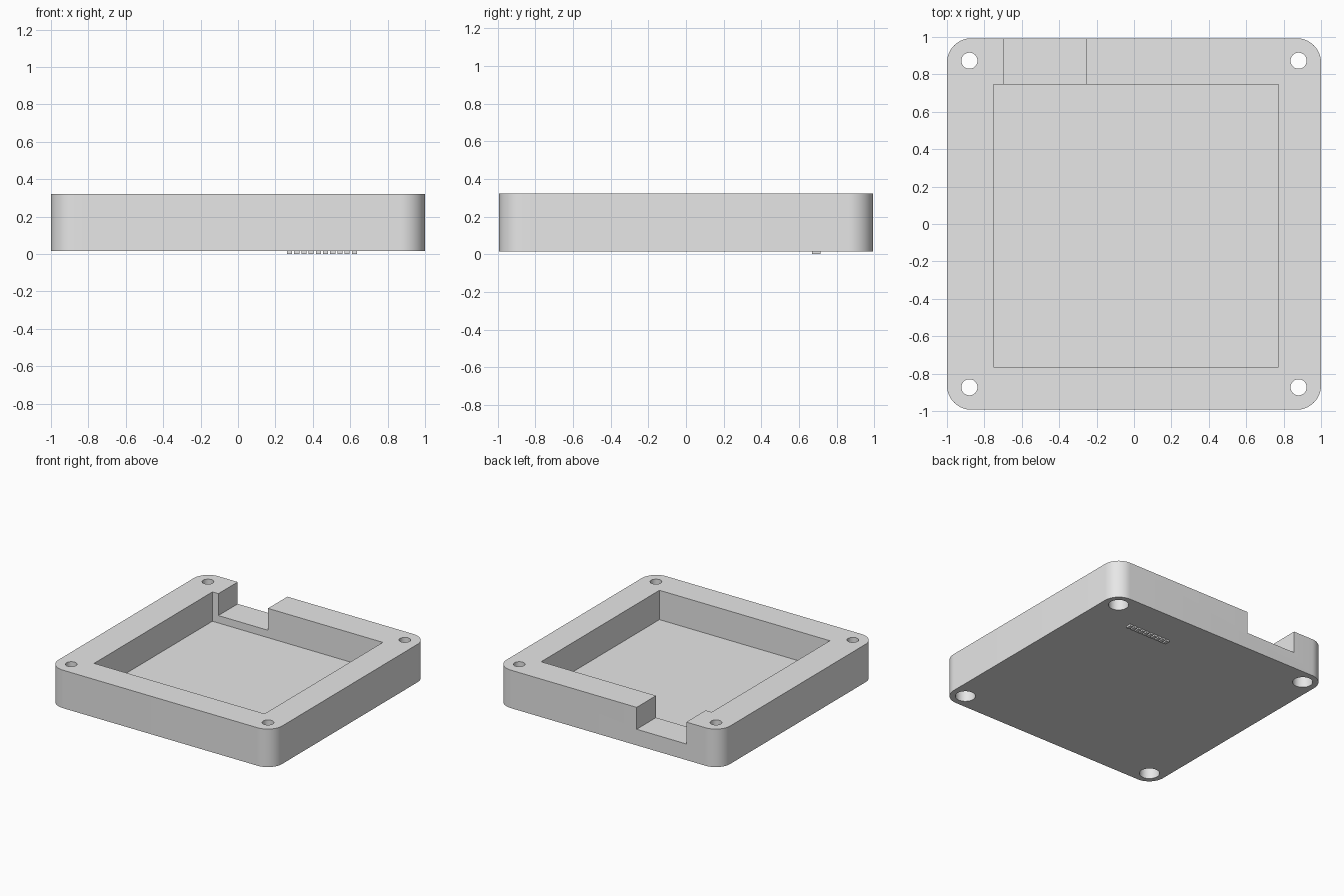
import bpy
import bmesh

if "Cube" in bpy.data.objects:
    bpy.data.objects.remove(bpy.data.objects["Cube"], do_unlink=True)

GREY = 0.8
BOTTOM, TOP = 0.015, 0.322
HALF_X, HALF_Y = 1.0, 0.993

grey = bpy.data.materials.new("plain grey")
grey.diffuse_color = (GREY, GREY, GREY, 1)
grey.use_nodes = True
grey.node_tree.nodes["Principled BSDF"].inputs["Base Color"].default_value = (GREY, GREY, GREY, 1)


def box(name, x0, x1, y0, y1, z0, z1):
    """Axis-aligned box given by its limits."""
    bpy.ops.mesh.primitive_cube_add(size=1)
    obj = bpy.context.object
    obj.name = name
    obj.data.materials.append(grey)
    for v in obj.data.vertices:
        v.co.x = x0 if v.co.x < 0 else x1
        v.co.y = y0 if v.co.y < 0 else y1
        v.co.z = z0 if v.co.z < 0 else z1
    return obj


def rod(name, x, y, radius, z0, z1):
    """Upright cylinder between two heights."""
    bpy.ops.mesh.primitive_cylinder_add(vertices=48, radius=radius, depth=z1 - z0,
                                        location=(x, y, (z0 + z1) / 2))
    obj = bpy.context.object
    obj.name = name
    obj.data.materials.append(grey)
    return obj


def cut(target, cutter):
    """Subtract the cutter from the target, then discard it."""
    cutter.hide_render = True
    mod = target.modifiers.new("cut", "BOOLEAN")
    mod.operation = "DIFFERENCE"
    mod.solver = "EXACT"
    mod.object = cutter
    bpy.context.view_layer.objects.active = target
    bpy.ops.object.modifier_apply(modifier=mod.name)
    bpy.data.objects.remove(cutter, do_unlink=True)


# Tray block with rounded upright corners
tray = box("tray_body", -HALF_X, HALF_X, -HALF_Y, HALF_Y, BOTTOM, TOP)
bm = bmesh.new()
bm.from_mesh(tray.data)
uprights = [e for e in bm.edges if abs(e.verts[0].co.z - e.verts[1].co.z) > 0.1]
bmesh.ops.bevel(bm, geom=uprights, offset=0.13, segments=14, profile=0.5, affect="EDGES")
bm.to_mesh(tray.data)
bm.free()

# Main pocket and the cable notch through the back wall
cut(tray, box("pocket_cutter", -0.751, 0.773, -0.765, 0.746, 0.085, 0.5))
cut(tray, box("notch_cutter", -0.698, -0.254, 0.6, 1.2, 0.145, 0.5))

# Screw holes with wider recesses underneath
for x in (-0.88, 0.88):
    for y in (-0.873, 0.873):
        cut(tray, rod("hole_cutter", x, y, 0.043, -0.2, 0.5))
        cut(tray, rod("recess_cutter", x, y, 0.074, -0.2, BOTTOM + 0.12))

# Smooth round surfaces, crisp edges
bpy.ops.object.select_all(action="DESELECT")
tray.select_set(True)
bpy.context.view_layer.objects.active = tray
bpy.ops.object.shade_smooth_by_angle(angle=0.6)

# Row of small plain ribs on the underside
for i in range(10):
    x = 0.262 + i * 0.0385
    box("underside_rib", x, x + 0.027, 0.67, 0.715, 0, BOTTOM + 0.002)
